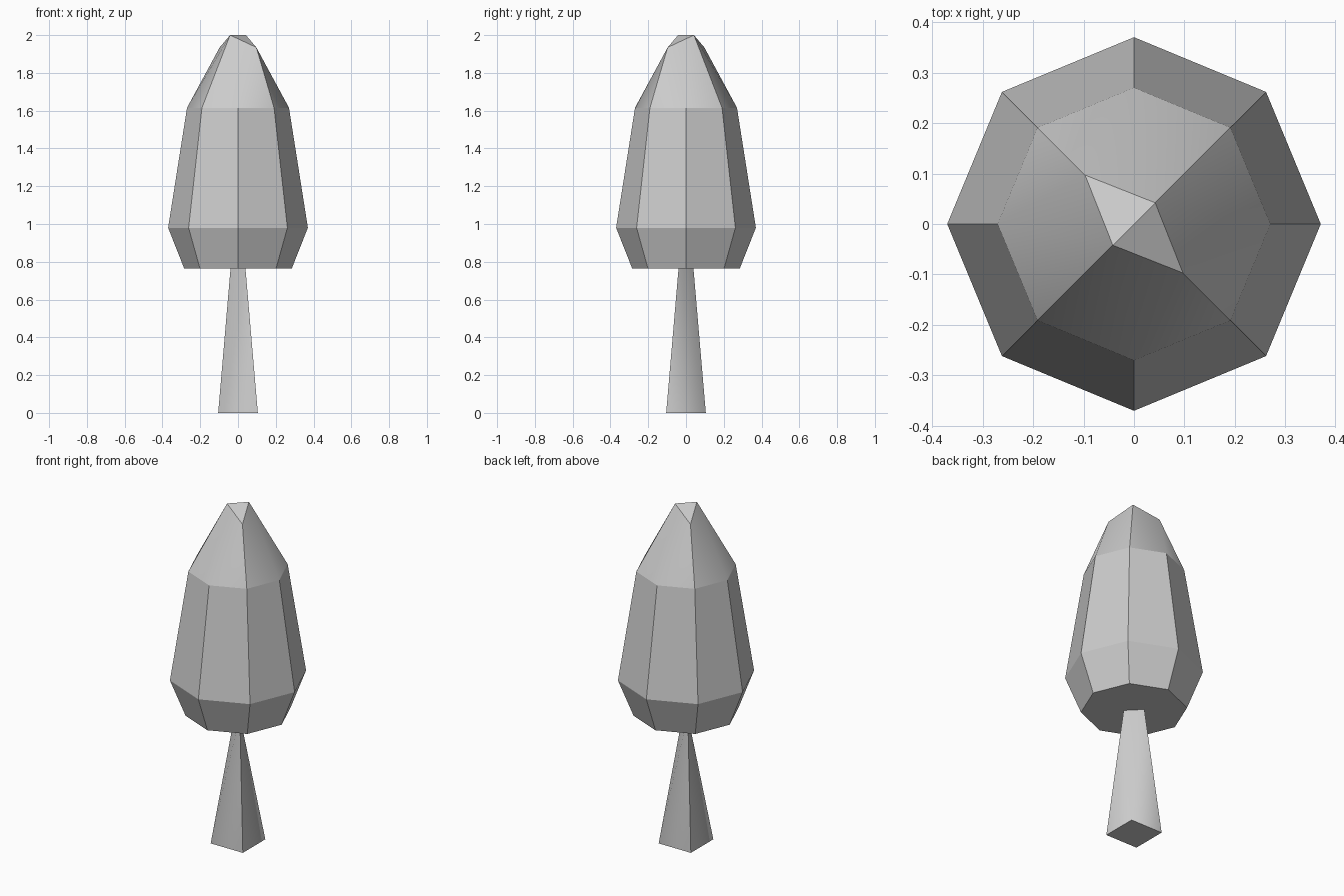
import bpy, bmesh, math

if "Cube" in bpy.data.objects:
    bpy.data.objects.remove(bpy.data.objects["Cube"])

mat = bpy.data.materials.new("light grey")
mat.diffuse_color = (0.6, 0.6, 0.6, 1)
mat.use_nodes = True
mat.node_tree.nodes["Principled BSDF"].inputs["Base Color"].default_value = mat.diffuse_color


def ring(r, z, n, start=0.0):
    return [(r * math.cos(start + 2 * math.pi * i / n),
             r * math.sin(start + 2 * math.pi * i / n), z) for i in range(n)]


def hull(name, points, smooth_above, sharp_angle):
    """Convex faceted solid; faces centred above smooth_above are smoothed."""
    bm = bmesh.new()
    for p in points:
        bm.verts.new(p)
    bmesh.ops.convex_hull(bm, input=bm.verts)
    bmesh.ops.dissolve_limit(bm, angle_limit=math.radians(0.5),
                             verts=bm.verts, edges=bm.edges)
    bmesh.ops.recalc_face_normals(bm, faces=bm.faces)
    for f in bm.faces:
        f.smooth = f.calc_center_median().z > smooth_above
    for e in bm.edges:
        flat = any(not f.smooth for f in e.link_faces)
        e.smooth = not flat and e.calc_face_angle(0) < math.radians(sharp_angle)
    me = bpy.data.meshes.new(name)
    bm.to_mesh(me)
    bm.free()
    me.materials.append(mat)
    ob = bpy.data.objects.new(name, me)
    bpy.context.collection.objects.link(ob)
    return ob


# Trunk: square base tapering to a short diagonal ridge under the crown
trunk = ring(0.105 * math.sqrt(2), 0, 4, math.pi / 4)
trunk += [(0.039, -0.039, 0.77), (-0.039, 0.039, 0.77)]
hull("trunk", trunk, 0.05, 50)

# Crown: three octagon rings, two shoulder points and a diagonal top ridge
crown = ring(0.285, 0.765, 8) + ring(0.37, 0.98, 8) + ring(0.27, 1.615, 8)
crown += [(-0.097, 0.097, 1.935), (0.097, -0.097, 1.935),
          (-0.042, -0.042, 2.0), (0.042, 0.042, 2.0)]
hull("crown", crown, 1.65, 32)
